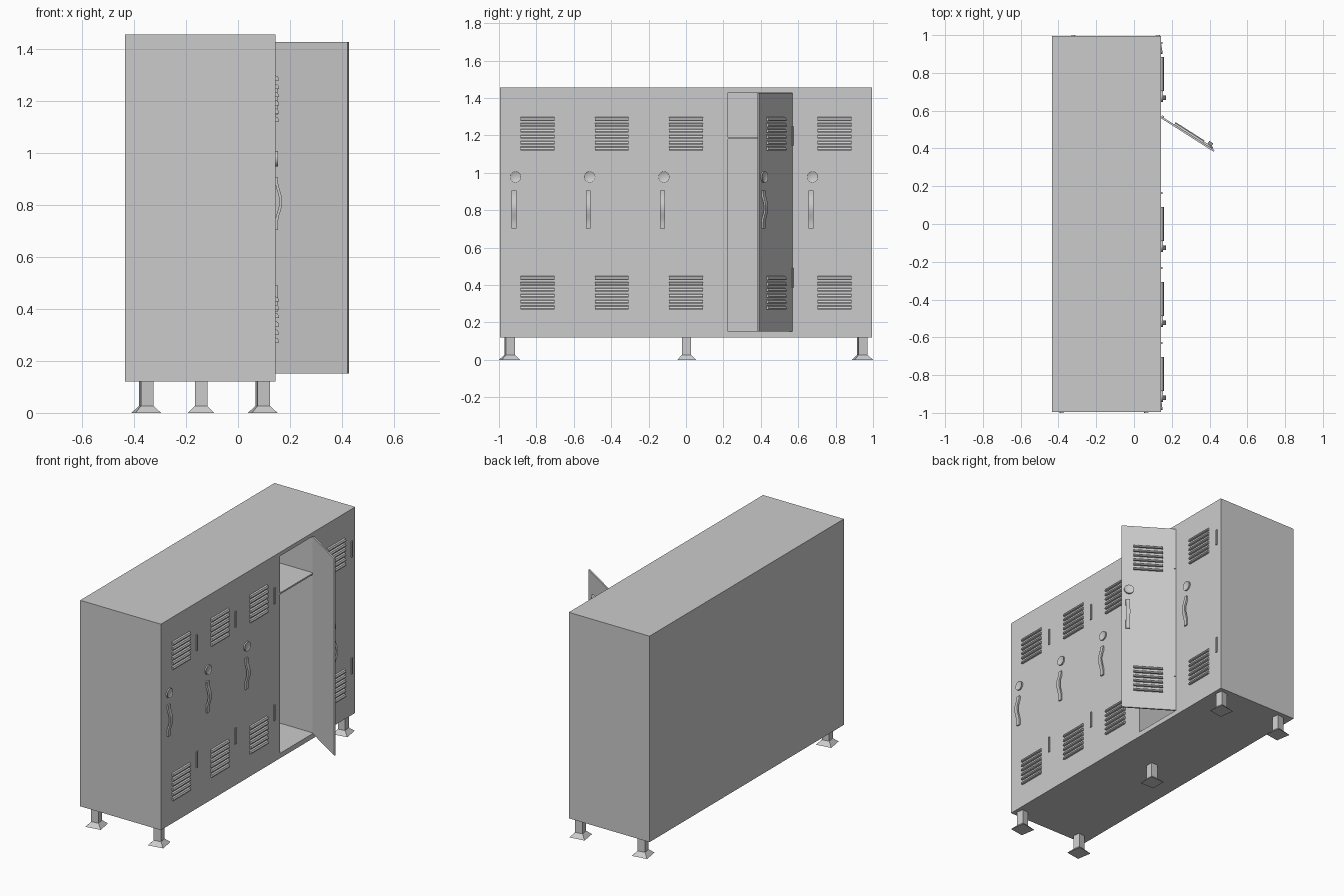
import bpy, bmesh
from math import radians, sin, pi, sqrt
from mathutils import Matrix, Vector

if "Cube" in bpy.data.objects:
    bpy.data.objects.remove(bpy.data.objects["Cube"])

FACE_X = 0.144
PITCH = 0.397
T = Matrix.Translation


def finish(name, bm, matrix=Matrix(), smooth=False):
    bmesh.ops.recalc_face_normals(bm, faces=bm.faces[:])
    bm.transform(matrix)
    mesh = bpy.data.meshes.new(name)
    bm.to_mesh(mesh)
    bm.free()
    ob = bpy.data.objects.new(name, mesh)
    bpy.context.collection.objects.link(ob)
    if smooth:
        bpy.ops.object.select_all(action='DESELECT')
        ob.select_set(True)
        bpy.context.view_layer.objects.active = ob
        bpy.ops.object.shade_smooth_by_angle(angle=radians(35))
    return ob


def box(name, lo, hi, matrix=Matrix()):
    lo, hi = Vector(lo), Vector(hi)
    bm = bmesh.new()
    bmesh.ops.create_cube(bm, size=1, matrix=T((lo + hi) / 2) @ Matrix.Diagonal((*(hi - lo), 1)))
    return finish(name, bm, matrix)


def add_prism(bm, profile, y0, y1):
    """Extrude an (x, z) outline along y."""
    face = bm.faces.new([bm.verts.new((x, y0, z)) for x, z in profile])
    ext = bmesh.ops.extrude_face_region(bm, geom=[face])
    verts = [v for v in ext['geom'] if isinstance(v, bmesh.types.BMVert)]
    bmesh.ops.translate(bm, verts=verts, vec=(0, y1 - y0, 0))


# Cabinet with one open compartment
cabinet = box("cabinet", (-0.435, -0.995, 0.12), (FACE_X, 0.995, 1.455))
cutter = box("compartment_cutter", (-0.42, 0.225, 0.152), (0.3, 0.568, 1.43))
cutter.hide_render = True
cutter.hide_viewport = True
cutter.display_type = 'WIRE'
cut = cabinet.modifiers.new("compartment", 'BOOLEAN')
cut.operation = 'DIFFERENCE'
cut.solver = 'EXACT'
cut.object = cutter
box("compartment_shelf", (-0.425, 0.222, 1.18), (FACE_X - 0.002, 0.571, 1.19))


# Door fittings, in door space: x out of the face, y across, z up
def door_fittings(tag, m):
    for level, z0 in (("lower", 0.27), ("upper", 1.12)):
        bm = bmesh.new()
        for i in range(6):
            z = z0 + i * 0.0315
            add_prism(bm, [(-0.002, z), (0.013, z), (0.014, z + 0.006), (0.009, z + 0.016),
                           (0, z + 0.02), (-0.002, z + 0.02)], -0.09, 0.09)
        finish(f"{level}_vent_{tag}", bm, m)

    for level, z0 in (("lower", 0.388), ("upper", 1.145)):
        box(f"{level}_hinge_{tag}", (-0.004, 0.158, z0), (0.007, 0.17, z0 + 0.104), m)

    # Round lock with a recessed centre
    bm = bmesh.new()
    bmesh.ops.create_cone(bm, cap_ends=True, segments=24, radius1=0.03, radius2=0.03, depth=0.01)
    top = max(bm.faces, key=lambda f: f.calc_center_median().z)
    bmesh.ops.inset_region(bm, faces=[top], thickness=0.008)
    bmesh.ops.translate(bm, verts=top.verts[:], vec=(0, 0, -0.005))
    finish(f"lock_{tag}", bm, m @ T((0.004, -0.118, 0.978)) @ Matrix.Rotation(pi / 2, 4, 'Y'), True)

    # Wavy pull handle
    bm = bmesh.new()
    n = 16
    mid = []
    for i in range(n + 1):
        t = i / n
        bulge = sin(pi * min(max((t - 0.12) / 0.84, 0), 1)) ** 2
        mid.append((bulge * 0.017, 0.703 + 0.203 * t))
    outline = [(x + 0.009, z) for x, z in mid] + [(x - 0.002, z) for x, z in reversed(mid)]
    add_prism(bm, outline, -0.138, -0.113)
    finish(f"handle_{tag}", bm, m, True)


for i in range(5):
    if i != 3:
        door_fittings(i + 1, T((FACE_X, (i - 2) * PITCH, 0)))

# Open door, swung about its hinge line
swing = T((0.146, 0.57, 0)) @ Matrix.Rotation(radians(57.5), 4, 'Z') @ T((0, -0.17, 0))
box("open_door", (-0.01, -0.163, 0.152), (0, 0.17, 1.427), swing)
door_fittings(4, swing)


# Legs with flared square feet
def frustum(bm, w0, w1, z0, z1):
    bmesh.ops.create_cone(bm, cap_ends=True, segments=4, radius1=w0 / sqrt(2), radius2=w1 / sqrt(2),
                          depth=z1 - z0,
                          matrix=T((0, 0, (z0 + z1) / 2)) @ Matrix.Rotation(pi / 4, 4, 'Z'))


legs = [(x, y, 9) for x in (-0.353, 0.095) for y in (-0.943, 0.943)] + [(-0.142, 0.003, 0)]
for i, (x, y, turn) in enumerate(legs):
    bm = bmesh.new()
    frustum(bm, 0.1, 0.048, 0, 0.027)
    frustum(bm, 0.048, 0.048, 0.027, 0.122)
    finish(f"leg_{i + 1}", bm, T((x, y, 0)) @ Matrix.Rotation(radians(turn), 4, 'Z'))
